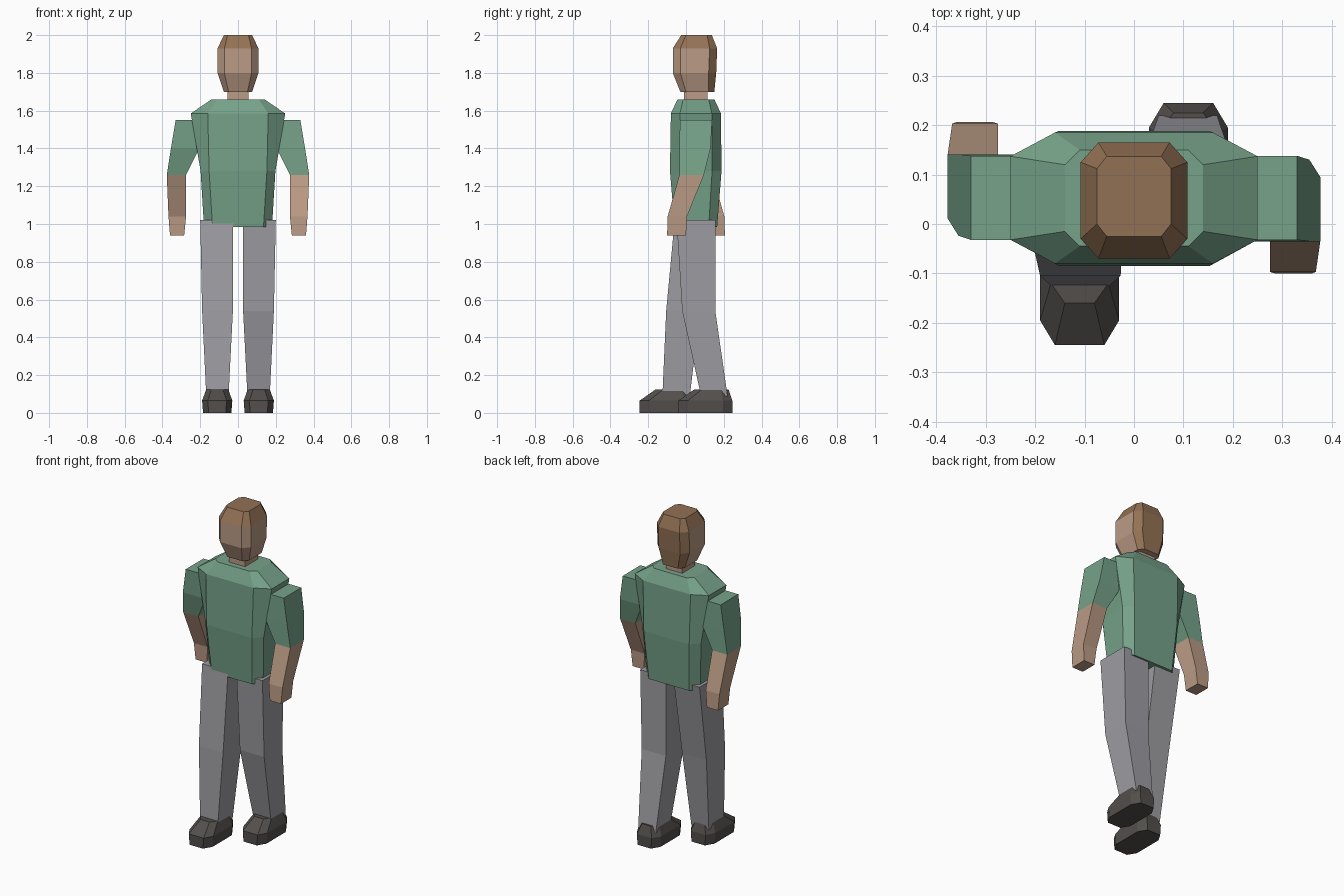
import bpy, bmesh

cube = bpy.data.objects.get("Cube")
if cube:
    bpy.data.objects.remove(cube, do_unlink=True)


def material(name, r, g, b):
    m = bpy.data.materials.new(name)
    m.use_nodes = True
    m.diffuse_color = (r, g, b, 1)
    m.node_tree.nodes["Principled BSDF"].inputs["Base Color"].default_value = (r, g, b, 1)
    return m


skin = material("skin", 0.50, 0.33, 0.235)
hair = material("brown hair", 0.29, 0.165, 0.089)
green = material("green shirt", 0.18, 0.36, 0.25)
grey = material("grey trousers", 0.34, 0.34, 0.365)
dark = material("dark shoe", 0.085, 0.078, 0.071)


def ring(z, x0, x1, y0, y1, cx=0, cy=0):
    """Rectangle at height z, with cut corners when cx is given."""
    if not cx:
        return [(x0, y0, z), (x1, y0, z), (x1, y1, z), (x0, y1, z)]
    return [(x0 + cx, y0, z), (x1 - cx, y0, z), (x1, y0 + cy, z), (x1, y1 - cy, z),
            (x1 - cx, y1, z), (x0 + cx, y1, z), (x0, y1 - cy, z), (x0, y0 + cy, z)]


def loft(name, rings, mats, rule=None):
    """Skin a stack of rings (bottom to top) and cap both ends."""
    bm = bmesh.new()
    loops = [[bm.verts.new(p) for p in r] for r in rings]
    n = len(loops[0])
    for a, b in zip(loops, loops[1:]):
        for i in range(n):
            j = (i + 1) % n
            bm.faces.new((a[i], a[j], b[j], b[i]))
    bm.faces.new(loops[0][::-1])
    bm.faces.new(loops[-1])
    bmesh.ops.recalc_face_normals(bm, faces=bm.faces)
    if rule:
        for f in bm.faces:
            f.material_index = int(rule(f))
    mesh = bpy.data.meshes.new(name)
    bm.to_mesh(mesh)
    bm.free()
    for m in mats:
        mesh.materials.append(m)
    ob = bpy.data.objects.new(name, mesh)
    bpy.context.collection.objects.link(ob)
    return ob


# Head, with hair on the crown and the back
def sym(z, w, y0, y1, cx, cy):
    return ring(z, -w, w, y0, y1, cx, cy)


loft("head", [sym(1.70, .075, -.03, .15, .025, .03),
              sym(1.80, .108, -.07, .16, .036, .04),
              sym(1.93, .108, -.07, .165, .036, .04),
              sym(2.00, .075, -.025, .137, .02, .025)],
     [skin, hair],
     lambda f: f.calc_center_median().z > 1.94 or f.normal.y > 0.4)
loft("neck", [ring(1.63, -.055, .055, -.01, .115),
              ring(1.72, -.055, .055, -.01, .115)], [skin])

# Shirt body
loft("shirt", [sym(.985, .18, -.06, .165, .045, .045),
               sym(1.28, .198, -.085, .188, .045, .05),
               sym(1.585, .25, -.08, .185, .09, .048),
               sym(1.66, .14, -.045, .15, .03, .03)], [green])

# Arms: the right one is the left one turned about the body axis
ARM = [(.94, .285, .36, -.10, 0), (1.04, .275, .368, -.097, .005),
       (1.26, .275, .377, -.035, .095), (1.40, .205, .355, -.035, .13),
       (1.55, .20, .33, -.032, .138)]
BODY_Y = .053
for side, s in (("left", 1), ("right", -1)):
    rings = [[(s * x, BODY_Y + s * (y - BODY_Y), z) for x, y, z in ring(*a)] for a in ARM]
    loft(side + "_arm", rings, [skin, green],
         lambda f: f.calc_center_median().z > 1.27)

# Legs and shoes in mid stride
STRIDE = {"left": (1, [(.08, .22), (-.02, .155), (-.05, .155)], -.04),
          "right": (-1, [(-.125, .02), (-.105, .075), (-.06, .155)], -.245)}
WIDTH = [(.09, .05, .168), (.54, .027, .19), (1.02, .025, .20)]
for side, (s, depth, toe) in STRIDE.items():
    rings = [[(s * x, y, z) for x, y, z in ring(z, x0, x1, y0, y1)]
             for (z, x0, x1), (y0, y1) in zip(WIDTH, depth)]
    loft(side + "_trouser_leg", rings, [grey])
    sole = ring(0, .035, .185, toe, toe + .285, .03, .05)
    welt = ring(.065, .03, .19, toe, toe + .285, .03, .05)
    top = ring(.125, .052, .168, toe + .085, toe + .265, .028, .04)
    loft(side + "_shoe", [[(s * x, y, z) for x, y, z in r] for r in (sole, welt, top)], [dark])
